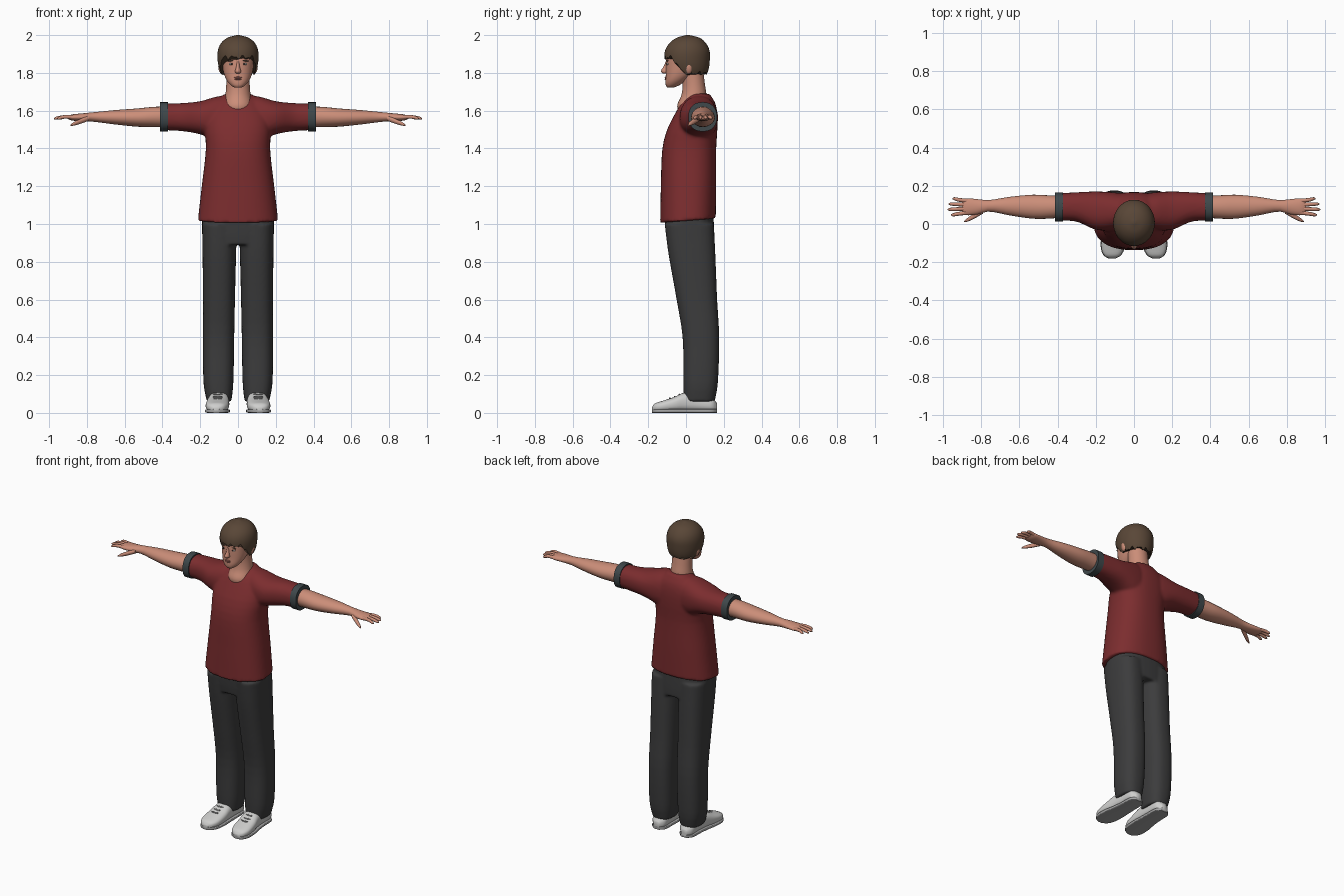
import bpy, bmesh, math
from mathutils import Matrix, Vector

if "Cube" in bpy.data.objects:
    bpy.data.objects.remove(bpy.data.objects["Cube"])


def material(name, r, g, b):
    mat = bpy.data.materials.new(name)
    mat.use_nodes = True
    mat.diffuse_color = (r, g, b, 1)
    shader = mat.node_tree.nodes["Principled BSDF"]
    shader.inputs["Base Color"].default_value = (r, g, b, 1)
    shader.inputs["Roughness"].default_value = 0.8
    return mat


skin = material("skin", .60, .27, .19)
red = material("shirt red", .20, .026, .028)
slate = material("cuff slate", .05, .065, .07)
charcoal = material("trouser charcoal", .045, .045, .046)
brown = material("hair brown", .10, .062, .038)
white = material("shoe white", .62, .62, .61)
sole_grey = material("sole grey", .36, .36, .36)
eye_white = material("eye white", .6, .55, .5)
dark = material("eye dark", .03, .022, .02)
lip = material("lip rose", .40, .15, .12)


def section(stations, t):
    """Smoothly interpolate the cross-section bounds at t."""
    last = len(stations) - 1
    i = max(0, min(last - 1, sum(s[0] <= t for s in stations) - 1))
    a, b = stations[i], stations[i + 1]
    p, q = stations[max(i - 1, 0)], stations[min(i + 2, last)]
    h = b[0] - a[0]
    f = max(0, min(1, (t - a[0]) / h))
    out = []
    for k in range(1, len(a)):
        m = (b[k] - p[k]) / (b[0] - p[0]) * h
        n = (q[k] - a[k]) / (q[0] - a[0]) * h
        d = b[k] - a[k]
        out.append(a[k] + f * (m + f * (3 * d - 2 * m - n + f * (m + n - 2 * d))))
    return out


def loft(axis, stations, power=2.0, sides=32, steps=24, start=None, caps=True, flip=1):
    """Superellipse rings along an axis; start(angle) gives an uneven first edge."""
    def add(bm):
        rings = []
        t0, t1 = stations[0][0], stations[-1][0]
        for j in range(steps + 1):
            s = (1 - math.cos(math.pi * j / steps)) / 2
            ring = []
            for k in range(sides):
                angle = math.tau * k / sides
                c, d = math.cos(angle), math.sin(angle)
                first = start(angle) if start else t0
                t = first + (t1 - first) * s
                u0, u1, v0, v1 = section(stations, t)
                u = (u0 + u1) / 2 + (u1 - u0) / 2 * math.copysign(abs(c) ** (2 / power), c)
                v = (v0 + v1) / 2 + (v1 - v0) / 2 * math.copysign(abs(d) ** (2 / power), d)
                x, y, z = {"x": (t, u, v), "y": (u, t, v), "z": (u, v, t)}[axis]
                ring.append(bm.verts.new((x * flip, y, z)))
            rings.append(ring)
        for low, high in zip(rings, rings[1:]):
            for k in range(sides):
                n = (k + 1) % sides
                bm.faces.new((low[k], low[n], high[n], high[k]))
        if caps:
            bm.faces.new(rings[0])
            bm.faces.new(rings[-1])
    return add


def upright(stations, **options):
    """Loft up z from rows of height, half width, front and back."""
    return loft("z", [(z, -r, r, f, b) for z, r, f, b in stations], **options)


def ball(centre, radii, turn=0):
    def add(bm):
        place = Matrix.Translation(centre) @ Matrix.Rotation(turn, 4, "Y")
        bmesh.ops.create_uvsphere(bm, u_segments=16, v_segments=10, radius=1,
                                  matrix=place @ Matrix.Diagonal(Vector((*radii, 1))))
    return add


def part(name, mat, shapes, mirror=False, voxel=0, shell=0):
    bm = bmesh.new()
    for shape in shapes:
        shape(bm)
    bmesh.ops.recalc_face_normals(bm, faces=bm.faces)
    mesh = bpy.data.meshes.new(name)
    bm.to_mesh(mesh)
    bm.free()
    mesh.materials.append(mat)
    obj = bpy.data.objects.new(name, mesh)
    bpy.context.collection.objects.link(obj)
    bpy.ops.object.select_all(action="DESELECT")
    obj.select_set(True)
    bpy.context.view_layer.objects.active = obj
    bpy.ops.object.shade_smooth_by_angle(angle=math.radians(50))
    if mirror:
        obj.modifiers.new("Mirror", "MIRROR").use_mirror_merge = False
    if shell:
        solid = obj.modifiers.new("Shell", "SOLIDIFY")
        solid.thickness = shell
        solid.offset = -1
    if voxel:
        remesh = obj.modifiers.new("Blend", "REMESH")
        remesh.mode = "VOXEL"
        remesh.voxel_size = voxel
        remesh.use_smooth_shade = True
        smooth = obj.modifiers.new("Soften", "SMOOTH")
        smooth.factor = 0.5
        smooth.iterations = 6
    return obj


# Shirt: body and a single bar through both sleeves, blended together
body = upright([(1.0, .215, -.137, .157), (1.2, .192, -.133, .16), (1.4, .17, -.125, .16),
                (1.5, .175, -.10, .166), (1.58, .165, -.06, .166), (1.64, .125, -.025, .155),
                (1.69, .07, .02, .125)],
               power=2.4, sides=48, start=lambda a: 1.018 + .012 * math.sin(a))
half = [(0, 0, .15, 1.45, 1.67), (.1, -.03, .165, 1.44, 1.677), (.2, -.03, .17, 1.475, 1.65),
        (.3, .012, .166, 1.492, 1.64), (.4, .018, .16, 1.497, 1.637)]
bar = [(-s[0], *s[1:]) for s in reversed(half[1:])] + half
part("shirt", red, [body, loft("x", bar, power=2.3, steps=40)], voxel=.009)
part("sleeve_cuffs", slate, [loft("x", [(.37, .012, .164, 1.49, 1.645),
                                        (.413, .012, .164, 1.49, 1.645)],
                                  power=2.3, steps=4)], mirror=True)

# Trousers: hips and two legs blended together
leg = [(.06, .035, .165, -.01, .152), (.15, .025, .182, -.014, .168), (.4, .02, .185, -.018, .176),
       (.6, .016, .185, -.05, .165), (.85, .01, .188, -.094, .155), (1.0, .008, .19, -.113, .147)]
hips = upright([(.89, .186, -.098, .15), (.95, .19, -.107, .15), (1.05, .19, -.115, .145)], power=2.5)
part("trousers", charcoal, [hips] + [loft("z", leg, power=2.5, flip=f) for f in (1, -1)], voxel=.008)

# Arms with hands, four fingers and a thumb
arm = [(.36, .035, .145, 1.512, 1.622), (.45, .028, .15, 1.513, 1.62), (.53, .028, .153, 1.515, 1.612),
       (.65, .045, .142, 1.527, 1.603), (.76, .065, .125, 1.541, 1.592), (.82, .05, .13, 1.544, 1.586),
       (.88, .046, .134, 1.548, 1.58), (.9, .055, .125, 1.556, 1.572)]


def digit(points):
    """Tapered finger through rows of x, y, z and radius."""
    rows = [(x, y - r, y + r, z - r, z + r) for x, y, z, r in points]
    return loft("x", rows, sides=10, steps=10)


hand = [digit([(.86, .09 + off * .8, 1.565, .011), (.92, .09 + off, 1.567, .01),
               (tip - .01, .09 + off * 1.15, 1.56, .008), (tip, .09 + off * 1.15, 1.557, .002)])
        for off, tip in ((-.037, .958), (-.012, .975), (.013, .97), (.037, .95))]
thumb = digit([(.79, .068, 1.56, .014), (.83, .045, 1.545, .014),
               (.87, .022, 1.53, .01), (.888, .013, 1.522, .003)])
part("arms", skin, [loft("x", arm, sides=24), thumb] + hand, mirror=True)

# Neck and head
part("neck", skin, [upright([(1.59, .075, -.04, .1), (1.63, .076, -.046, .1), (1.68, .067, -.025, .108),
                             (1.74, .062, -.018, .1), (1.82, .062, -.03, .09)])])
face = upright([(1.722, .018, -.098, -.065), (1.732, .035, -.106, -.04), (1.755, .056, -.109, -.005),
                (1.79, .073, -.107, .04), (1.84, .084, -.107, .085), (1.89, .09, -.103, .1),
                (1.94, .08, -.085, .09), (1.975, .04, -.04, .05)], power=2.15)
nose = upright([(1.797, .008, -.122, -.1), (1.805, .017, -.132, -.09), (1.815, .014, -.131, -.09),
                (1.835, .009, -.118, -.09), (1.86, .007, -.108, -.09)], sides=12, steps=10)
part("head", skin, [face, nose])
part("ears", skin, [ball((.09, .015, 1.827), (.014, .02, .033), .15)], mirror=True)

# Facial details
part("eyes", eye_white, [ball((.034, -.097, 1.847), (.014, .006, .006))], mirror=True)
part("irises", dark, [ball((.034, -.1015, 1.847), (.006, .003, .0055))], mirror=True)
part("eyebrows", brown, [ball((.036, -.098, 1.865), (.02, .006, .004), .12)], mirror=True)
part("lips", lip, [ball((0, -.106, z), (w, .007, .005)) for z, w in ((1.775, .021), (1.767, .018))])


# Hair: a cap with a ragged edge that rises over the face
def hairline(angle):
    front = max(0, min(1, (-math.sin(angle) - .15) / .6))
    rise = front * front * (3 - 2 * front)
    ragged = .007 * math.sin(angle * 13) + .005 * math.sin(angle * 22)
    return 1.798 + .085 * rise + ragged


part("hair", brown, [upright([(1.78, .082, -.08, .105), (1.82, .099, -.1, .12), (1.87, .108, -.114, .126),
                              (1.92, .106, -.11, .124), (1.96, .088, -.085, .103),
                              (1.988, .052, -.045, .068), (2.0, .008, 0, .018)],
                             sides=96, start=hairline)], shell=.008)

# Shoes with soles and laces
shoe = [(-.18, .1, .13, .012, .03), (-.168, .075, .153, .008, .048), (-.13, .053, .17, .006, .062),
        (-.06, .046, .168, .006, .085), (-.01, .048, .158, .006, .108), (.06, .05, .15, .006, .105),
        (.14, .055, .145, .006, .08), (.165, .08, .12, .01, .05)]
part("shoes", white, [loft("y", shoe, power=2.6)], mirror=True)
sole = [(y, a - .003, b + .003, 0, .02) for y, a, b, *rest in shoe]
part("soles", sole_grey, [loft("y", sole, power=6)], mirror=True)
part("laces", sole_grey, [ball((.108, y, z), (.026, .005, .004), tilt)
                          for y, z in ((-.085, .077), (-.06, .084), (-.035, .096))
                          for tilt in (-.15, .15)], mirror=True)
